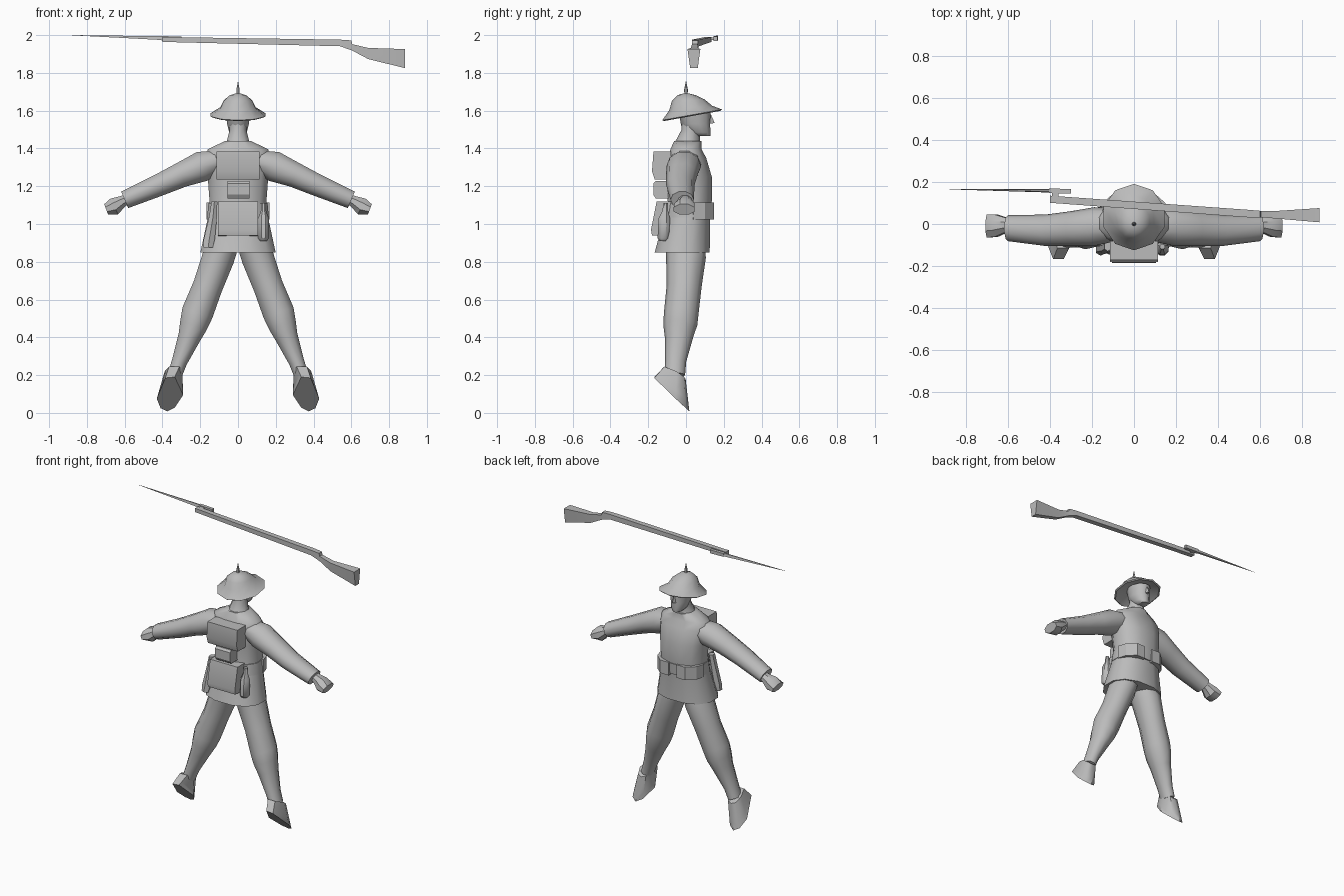
import bpy, bmesh, math
from mathutils import Vector as V

grey = bpy.data.materials.new("plain grey")
grey.diffuse_color = (0.5, 0.5, 0.5, 1)


def finish(name, bm, angle=40):
    bmesh.ops.recalc_face_normals(bm, faces=bm.faces)
    me = bpy.data.meshes.new(name)
    bm.to_mesh(me)
    bm.free()
    me.materials.append(grey)
    ob = bpy.data.objects.new(name, me)
    bpy.context.collection.objects.link(ob)
    bpy.ops.object.select_all(action='DESELECT')
    ob.select_set(True)
    bpy.context.view_layer.objects.active = ob
    bpy.ops.object.shade_smooth_by_angle(angle=math.radians(angle))
    return ob


def loft(name, rings, angle=40):
    """Skin a list of equal-sized point rings and cap both ends."""
    bm = bmesh.new()
    vs = [[bm.verts.new(p) for p in r] for r in rings]
    n = len(rings[0])
    for a, b in zip(vs, vs[1:]):
        for i in range(n):
            j = (i + 1) % n
            bm.faces.new((a[i], a[j], b[j], b[i]))
    bm.faces.new(vs[0])
    bm.faces.new(vs[-1])
    return finish(name, bm, angle)


def oval(c, u, v, a, b, n=10, power=1.0):
    pts = []
    for i in range(n):
        t = 2 * math.pi * (i + 0.5) / n
        cs, sn = math.cos(t), math.sin(t)
        pts.append(V(c) + V(u) * a * math.copysign(abs(cs) ** power, cs)
                   + V(v) * b * math.copysign(abs(sn) ** power, sn))
    return pts


X, Y, Z = V((1, 0, 0)), V((0, 1, 0)), V((0, 0, 1))


def upright(name, rows, n=10, power=1.0, x=0, angle=40):
    """Rows of (z, centre y, half width, half depth)."""
    return loft(name, [oval((x, cy, z), X, Y, a, b, n, power) for z, cy, a, b in rows], angle)


def limb(name, s, rows, n=8, angle=50):
    """Rows of (x, z, centre y, half thickness, half depth), s mirrors in x."""
    rings = []
    for i, (x, z, cy, a, b) in enumerate(rows):
        p, q = rows[max(i - 1, 0)], rows[min(i + 1, len(rows) - 1)]
        t = V((q[0] - p[0], 0, q[1] - p[1])).normalized()
        rings.append([V((s * w.x, w.y, w.z)) for w in
                      oval((x, cy, z), V((-t.z, 0, t.x)), Y, a, b, n)])
    return loft(name, rings, angle)


def pack(name, x0, x1, rows, bevel=0.0):
    """Box swept over x with a side outline of (y, z) points."""
    ob = loft(name, [[V((x, y, z)) for y, z in rows] for x in (x0, x1)], 30)
    if bevel:
        m = ob.modifiers.new("soft edges", 'BEVEL')
        m.width, m.segments = bevel, 2
    return ob


# Tunic, with flared skirt, shoulders and neck
upright("tunic", [(0.85, -0.02, 0.205, 0.15), (1.03, 0.005, 0.165, 0.125),
                  (1.12, 0.02, 0.155, 0.12), (1.25, 0.015, 0.165, 0.125),
                  (1.35, 0.005, 0.18, 0.105), (1.395, 0.0, 0.165, 0.085),
                  (1.44, 0.01, 0.07, 0.075)], 12, 0.85, angle=50)
upright("belt", [(1.035, 0.01, 0.168, 0.128), (1.11, 0.018, 0.161, 0.126)], 12, 0.85)
upright("neck", [(1.40, 0.005, 0.085, 0.075), (1.44, 0.01, 0.062, 0.065),
                 (1.50, 0.025, 0.046, 0.048), (1.56, 0.03, 0.05, 0.06)])

# Head and nose
upright("head", [(1.465, 0.085, 0.03, 0.045), (1.485, 0.07, 0.048, 0.062),
                 (1.53, 0.05, 0.06, 0.08), (1.60, 0.045, 0.068, 0.088)], 12, angle=50)
loft("nose", [[V((-0.015, 0.12, 1.53)), V((0.015, 0.12, 1.53)), V((0, 0.152, 1.535))],
              [V((-0.008, 0.12, 1.58)), V((0.008, 0.12, 1.58)), V((0, 0.132, 1.58))]])

# Helmet with tilted brim and hollow underside, and its spike
helmet = []
for z, cy, a, b, tilt in ((1.60, 0.03, 0.07, 0.09, 0.18), (1.572, 0.033, 0.142, 0.15, 0.18),
                          (1.578, 0.033, 0.152, 0.158, 0.18), (1.615, 0.025, 0.098, 0.113, 0.1),
                          (1.655, 0.012, 0.078, 0.087, 0.05), (1.682, 0.004, 0.045, 0.048, 0),
                          (1.692, 0.0, 0.012, 0.012, 0)):
    ring = oval((0, cy, z), X, Y, a, b, 10)
    for p in ring:
        p.z += tilt * (p.y - cy)
    helmet.append(ring)
loft("helmet", helmet, 40)
upright("helmet_spike", [(1.68, 0, 0.008, 0.008), (1.71, 0, 0.010, 0.010),
                         (1.755, 0, 0.001, 0.001)], 6)

for s, side in ((-1, "left"), (1, "right")):
    # Sleeve and fist
    limb(side + "_sleeve", s, [(0.10, 1.335, -0.005, 0.06, 0.08), (0.19, 1.305, -0.012, 0.085, 0.092),
                               (0.30, 1.26, -0.022, 0.070, 0.083), (0.42, 1.205, -0.03, 0.061, 0.075),
                               (0.60, 1.128, -0.02, 0.050, 0.062)], 10)
    limb(side + "_fist", s, [(0.58, 1.135, -0.005, 0.026, 0.034), (0.615, 1.118, -0.005, 0.034, 0.04),
                             (0.655, 1.093, -0.008, 0.050, 0.057), (0.698, 1.077, -0.01, 0.032, 0.06)], 8, 35)
    # Trouser leg down to the ankle
    limb(side + "_leg", s, [(0.075, 0.90, -0.005, 0.085, 0.105), (0.105, 0.82, 0.0, 0.09, 0.105),
                            (0.16, 0.67, -0.01, 0.083, 0.093), (0.215, 0.53, -0.025, 0.088, 0.092),
                            (0.235, 0.465, -0.03, 0.078, 0.09), (0.258, 0.40, -0.037, 0.063, 0.075),
                            (0.31, 0.27, -0.055, 0.043, 0.056), (0.335, 0.20, -0.06, 0.04, 0.055)], 10)
    # Boot, toe pointing down, with a flat sloping sole
    sole = [(0.335, -0.168, 0.19), (0.385, -0.168, 0.185), (0.43, -0.055, 0.075),
            (0.41, 0.0, 0.025), (0.375, 0.018, 0.008), (0.335, -0.003, 0.028), (0.29, -0.075, 0.095)]
    top = [(0.31, -0.115, 0.245), (0.365, -0.115, 0.245), (0.388, -0.05, 0.22),
           (0.375, -0.01, 0.19), (0.345, -0.002, 0.18), (0.315, -0.01, 0.19), (0.295, -0.06, 0.215)]
    mid = [V(a).lerp(V(b), 0.3) for a, b in zip(sole, top)]
    loft(side + "_boot", [[V((s * p[0], p[1], p[2])) for p in r] for r in (sole, mid, top)], 45)
    # Ammunition pouch wrapped around the front of the belt
    plan = [(0.03, 0.148), (0.095, 0.148), (0.15, 0.10), (0.168, 0.04), (0.13, 0.03), (0.03, 0.10)]
    loft(side + "_pouch", [[V((s * x, y, z)) for x, y in plan] for z in (1.025, 1.115)], 30)

# Packs on the back
pack("upper_pack", -0.115, 0.115, [(-0.08, 1.235), (-0.165, 1.235), (-0.18, 1.28),
                                   (-0.172, 1.385), (-0.08, 1.385)])
pack("mess_tin", -0.055, 0.06, [(-0.09, 1.135), (-0.16, 1.135), (-0.173, 1.155),
                                (-0.173, 1.215), (-0.16, 1.228), (-0.09, 1.228)])
pack("lower_pack", -0.105, 0.105, [(-0.09, 0.935), (-0.18, 0.94), (-0.185, 0.97),
                                   (-0.155, 1.12), (-0.08, 1.12)])
# Water bottle and tool holder at the hips
upright("water_bottle", [(0.91, -0.12, 0.02, 0.02), (0.925, -0.12, 0.031, 0.033),
                         (1.03, -0.115, 0.031, 0.033), (1.07, -0.11, 0.015, 0.016),
                         (1.11, -0.108, 0.013, 0.013)], 8, x=0.135)
loft("tool_holder", [oval((x, y, z), X, Y, a, 0.026, 6) for x, y, z, a in
                     ((-0.158, -0.125, 0.875, 0.028), (-0.152, -0.12, 0.92, 0.034),
                      (-0.132, -0.115, 1.04, 0.024), (-0.125, -0.105, 1.12, 0.018))])


def bar(name, rows, angle=25):
    """Rows of (x, low z, high z, centre y, bottom half width, top half width)."""
    return loft(name, [[V((x, y - w0, z0)), V((x, y + w0, z0)), V((x, y + w1, z1)),
                        V((x, y - w1, z1))] for x, z0, z1, y, w0, w1 in rows], angle)


# Rifle above the figure: barrel and stock, then bayonet
bar("rifle_stock", [(-0.40, 1.964, 1.990, 0.118, 0.017, 0.017), (0.54, 1.941, 1.976, 0.05, 0.018, 0.018),
                    (0.60, 1.920, 1.972, 0.047, 0.016, 0.016), (0.605, 1.918, 1.952, 0.047, 0.015, 0.015),
                    (0.69, 1.873, 1.932, 0.044, 0.016, 0.019), (0.885, 1.825, 1.926, 0.042, 0.02, 0.034)])
bar("bayonet_grip", [(-0.405, 1.972, 1.995, 0.158, 0.011, 0.011),
                     (-0.30, 1.969, 1.992, 0.156, 0.011, 0.011)])
bar("bayonet_mount", [(-0.39, 1.974, 1.988, 0.14, 0.02, 0.02),
                      (-0.36, 1.973, 1.987, 0.14, 0.02, 0.02)])
bar("bayonet_blade", [(-0.88, 1.999, 2.0, 0.166, 0.001, 0.001),
                      (-0.40, 1.974, 1.994, 0.158, 0.008, 0.004)])
